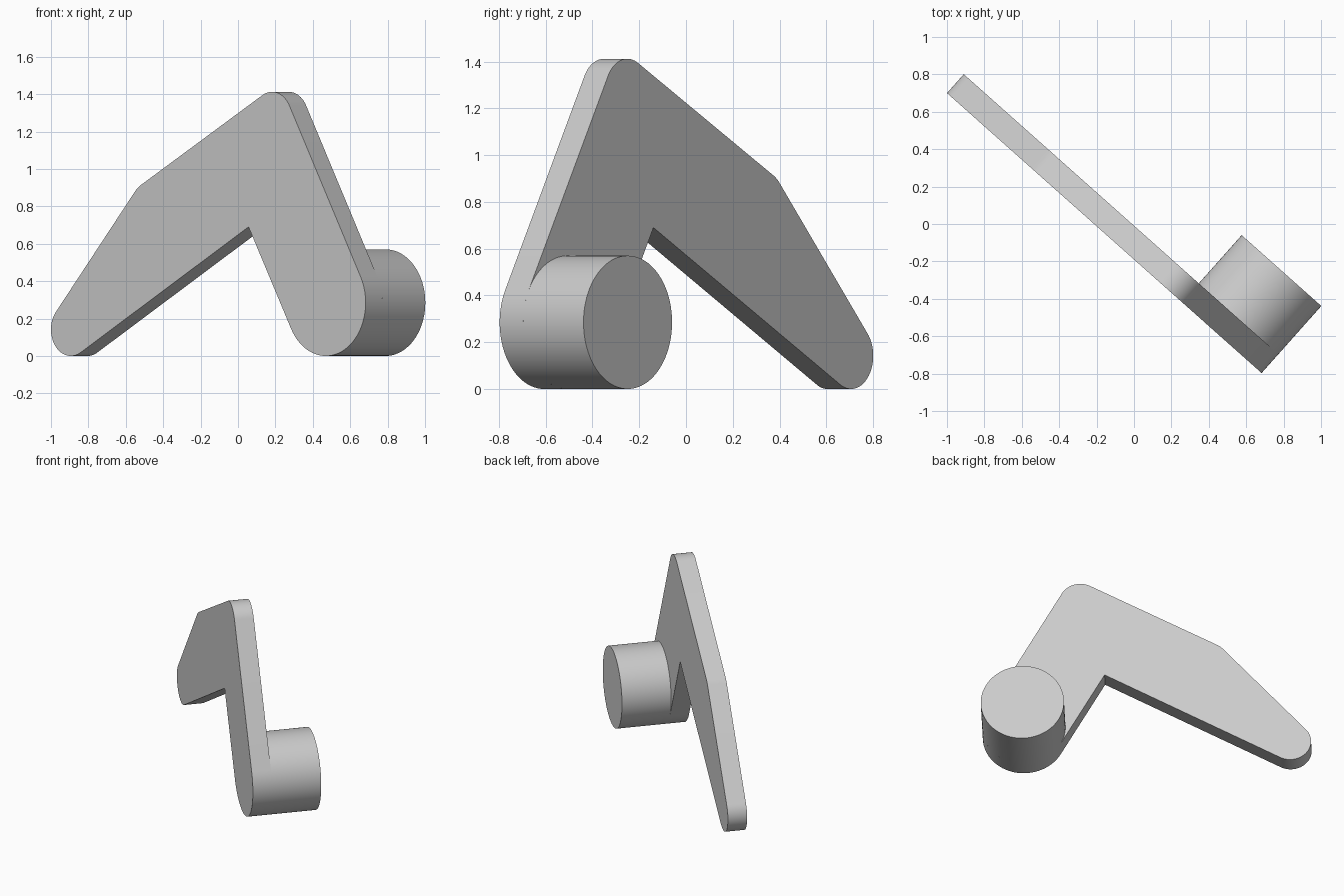
import bpy, bmesh
from math import atan2, acos, cos, sin, pi, tau, hypot
from mathutils import Matrix, Vector

cube = bpy.data.objects.get("Cube")
if cube:
    bpy.data.objects.remove(cube)

grey = bpy.data.materials.new("light_grey")
grey.use_nodes = True
COLOUR = (0.6, 0.6, 0.6, 1)
grey.diffuse_color = COLOUR
grey.node_tree.nodes["Principled BSDF"].inputs["Base Color"].default_value = COLOUR

# Local frame: X along the plate, Y through its thickness, Z up
ANGLE = atan2(-1.495, 1.68)
FRAME = Matrix.Translation((-1, 0.7, 0)) @ Matrix.Rotation(ANGLE, 4, "Z")
THICK, DEPTH = 0.135, 0.48

# Rounded corners of the plate, clockwise: centre x, centre z, radius
TIP = (0.142, 0.142, 0.142)
ELBOW = (0.711, 0.789, 0.142)
PEAK = (1.582, 1.27, 0.142)
BOSS = (1.967, 0.285, 0.285)
CROTCH = (1.414, 0.69, 0)
CORNERS = [TIP, ELBOW, PEAK, BOSS, CROTCH]


def tangent_normal(a, b):
    """Angle of the outward normal of the line touching both circles."""
    dx, dz = b[0] - a[0], b[1] - a[1]
    return atan2(dz, dx) + acos((a[2] - b[2]) / hypot(dx, dz))


def rounded_outline(corners):
    points = []
    count = len(corners)
    for i, c in enumerate(corners):
        if c[2] == 0:
            points.append((c[0], c[1]))
            continue
        start = tangent_normal(corners[i - 1], c)
        sweep = (start - tangent_normal(c, corners[(i + 1) % count])) % tau
        steps = max(4, int(sweep / pi * 40))
        for k in range(steps + 1):
            a = start - sweep * k / steps
            points.append((c[0] + c[2] * cos(a), c[1] + c[2] * sin(a)))
    return points


def prism(name, outline, near, far, near_cap=True):
    bm = bmesh.new()
    base = bm.faces.new([bm.verts.new((x, near, z)) for x, z in outline])
    top = bmesh.ops.extrude_face_region(bm, geom=[base], use_keep_orig=True)
    moved = [v for v in top["geom"] if isinstance(v, bmesh.types.BMVert)]
    bmesh.ops.translate(bm, verts=moved, vec=Vector((0, far - near, 0)))
    bmesh.ops.recalc_face_normals(bm, faces=bm.faces)
    if not near_cap:
        bmesh.ops.delete(bm, geom=[base], context="FACES_ONLY")
    bm.transform(FRAME)
    mesh = bpy.data.meshes.new(name)
    bm.to_mesh(mesh)
    bm.free()
    mesh.materials.append(grey)
    obj = bpy.data.objects.new(name, mesh)
    bpy.context.collection.objects.link(obj)
    bpy.ops.object.select_all(action="DESELECT")
    obj.select_set(True)
    bpy.context.view_layer.objects.active = obj
    bpy.ops.object.shade_smooth_by_angle(angle=pi / 6)
    return obj


# Bent lever plate
prism("lever_plate", rounded_outline(CORNERS), 0, THICK)

# Round boss standing on the back of the plate
cx, cz, r = BOSS
circle = [(cx + r * cos(-tau * k / 80), cz + r * sin(-tau * k / 80)) for k in range(80)]
prism("round_boss", circle, THICK, DEPTH, near_cap=False)
